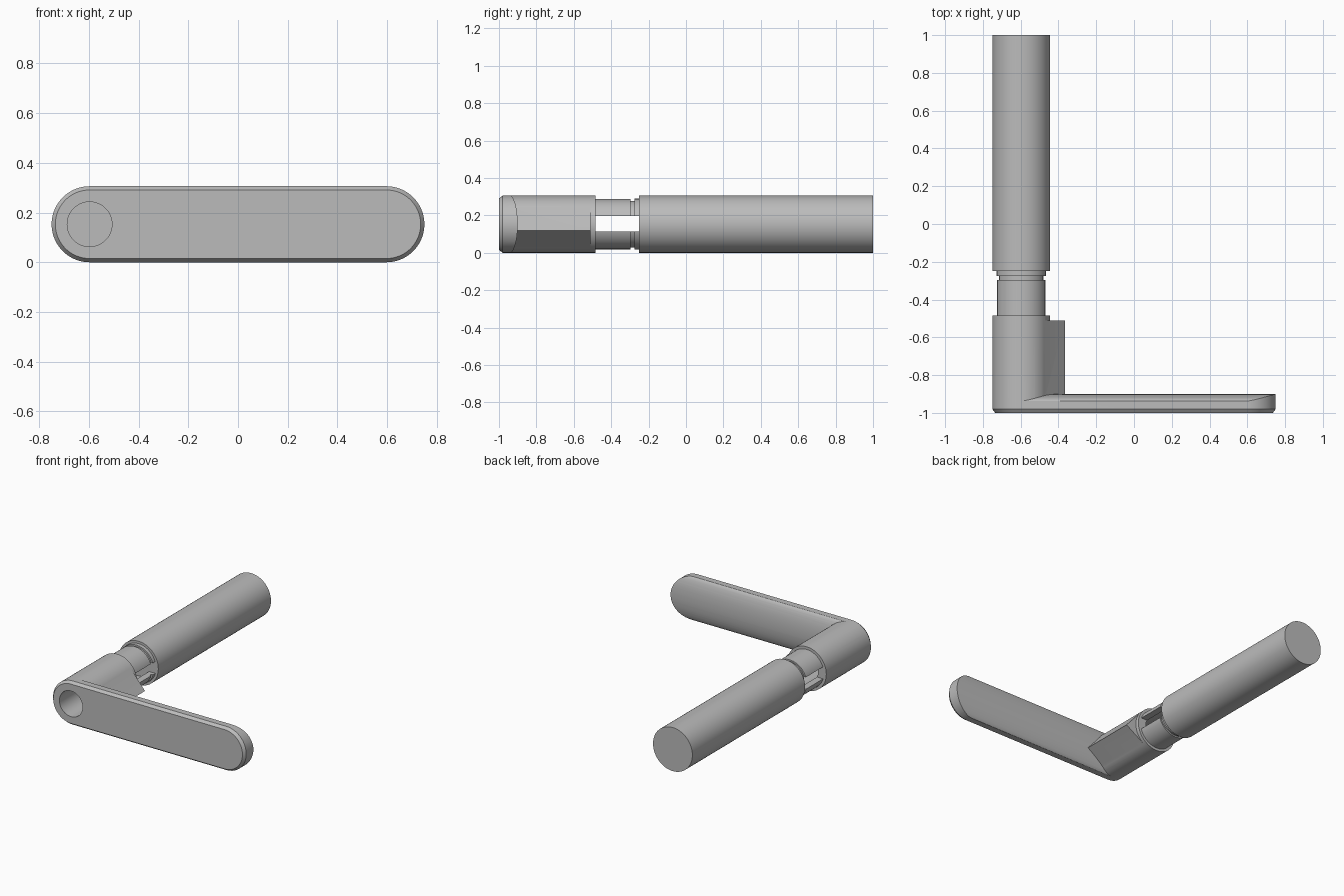
import bpy, bmesh
from math import sin, cos, pi, acos, atan2, hypot
from mathutils import Vector

if "Cube" in bpy.data.objects:
    bpy.data.objects.remove(bpy.data.objects["Cube"])

R = 0.153            # hub and grip radius
CX, CZ = -0.597, R   # long axis position
SEG = 64

steel = bpy.data.materials.new("plain grey")
steel.use_nodes = True
GREY = (0.5, 0.5, 0.5, 1)
steel.diffuse_color = GREY
steel.node_tree.nodes["Principled BSDF"].inputs["Base Color"].default_value = GREY


def finish(name, bm):
    bmesh.ops.recalc_face_normals(bm, faces=bm.faces[:])
    mesh = bpy.data.meshes.new(name)
    bm.to_mesh(mesh)
    bm.free()
    mesh.materials.append(steel)
    ob = bpy.data.objects.new(name, mesh)
    bpy.context.collection.objects.link(ob)
    return ob


def lathe(name, profile, tube=False):
    """Spin (radius, y) points round the long axis."""
    bm = bmesh.new()
    rings = []
    for r, y in profile:
        rings.append([bm.verts.new((CX + r * cos(2 * pi * i / SEG), y,
                                    CZ + r * sin(2 * pi * i / SEG))) for i in range(SEG)])
    pairs = list(zip(rings, rings[1:]))
    if tube:
        pairs.append((rings[-1], rings[0]))
    else:
        bm.faces.new(rings[0])
        bm.faces.new(rings[-1])
    for a, b in pairs:
        for i in range(SEG):
            j = (i + 1) % SEG
            bm.faces.new((a[i], a[j], b[j], b[i]))
    return finish(name, bm)


def prism(name, points, offset):
    """Extrude a flat outline along a vector."""
    bm = bmesh.new()
    face = bm.faces.new([bm.verts.new(p) for p in points])
    out = bmesh.ops.extrude_face_region(bm, geom=[face], use_keep_orig=True)
    moved = [v for v in out["geom"] if isinstance(v, bmesh.types.BMVert)]
    bmesh.ops.translate(bm, verts=moved, vec=offset)
    return finish(name, bm)


def combine(target, tool, operation):
    mod = target.modifiers.new("combine", "BOOLEAN")
    mod.operation, mod.solver, mod.object = operation, "EXACT", tool
    bpy.context.view_layer.objects.active = target
    bpy.ops.object.modifier_apply(modifier=mod.name)
    bpy.data.objects.remove(tool)


# Lever: long bar with a domed back, trimmed by a chamfered capsule
rim = [(R - 0.015, -1), (R, -0.98), (R, -0.88)]
dome = [(-0.8, -0.945 + 0.045 * sin(pi * i / 24), CZ + 0.156 * cos(pi * i / 24)) for i in range(25)]
lever = prism("lever_body", [(-0.8, -1.1, CZ + 0.156)] + dome + [(-0.8, -1.1, CZ - 0.156)],
              Vector((1.6, 0, 0)))
bm = bmesh.new()
for r, y in rim:
    for i in range(SEG):
        for x in (CX, -CX):
            bm.verts.new((x + r * cos(2 * pi * i / SEG), y, CZ + r * sin(2 * pi * i / SEG)))
hull = bmesh.ops.convex_hull(bm, input=bm.verts[:])
loose = set(hull["geom_interior"]) | set(hull["geom_unused"])
bmesh.ops.delete(bm, geom=[v for v in loose if isinstance(v, bmesh.types.BMVert)], context="VERTS")
bmesh.ops.dissolve_limit(bm, angle_limit=0.01, verts=bm.verts[:], edges=bm.edges[:])
combine(lever, finish("capsule_trim", bm), "INTERSECT")

# Hub around the long axis
combine(lever, lathe("hub", rim[:2] + [(R, -0.485)]), "UNION")

# Wedge shoulder: flat sides run tangent from the hub to a ridge
px, pz = -0.365 - CX, 0.118 - CZ
spread, aim = acos(R / hypot(px, pz)), atan2(pz, px)
side = [(CX + (R - 0.001) * cos(a), -0.96, CZ + (R - 0.001) * sin(a))
        for a in (aim + spread, aim - spread)]
wedge = prism("wedge", [(CX, -0.96, CZ), side[0], (CX + px, -0.96, CZ + pz), side[1]],
              Vector((0, 0.45, 0)))
combine(lever, wedge, "UNION")

# Bore through the hub
combine(lever, lathe("bore", [(0.09, -1.1), (0.09, -0.4)]), "DIFFERENCE")

# Slotted neck with a ring groove
neck = lathe("neck", [(0.09, -0.495), (0.134, -0.495), (0.134, -0.296), (0.124, -0.296),
                      (0.124, -0.276), (0.136, -0.276), (0.136, -0.25), (0.09, -0.25)], tube=True)
slot = prism("slot", [(-1, y, z) for y, z in ((-0.485, 0.115), (-0.2, 0.115), (-0.2, 0.197), (-0.485, 0.197))],
             Vector((1, 0, 0)))
combine(neck, slot, "DIFFERENCE")

# Grip
grip = lathe("grip", [(R, -0.25), (R, 1)])

# Smooth the curved faces, keep the edges crisp
bpy.ops.object.select_all(action="DESELECT")
for ob in (lever, neck, grip):
    ob.select_set(True)
bpy.context.view_layer.objects.active = lever
bpy.ops.object.shade_smooth_by_angle(angle=0.45)
